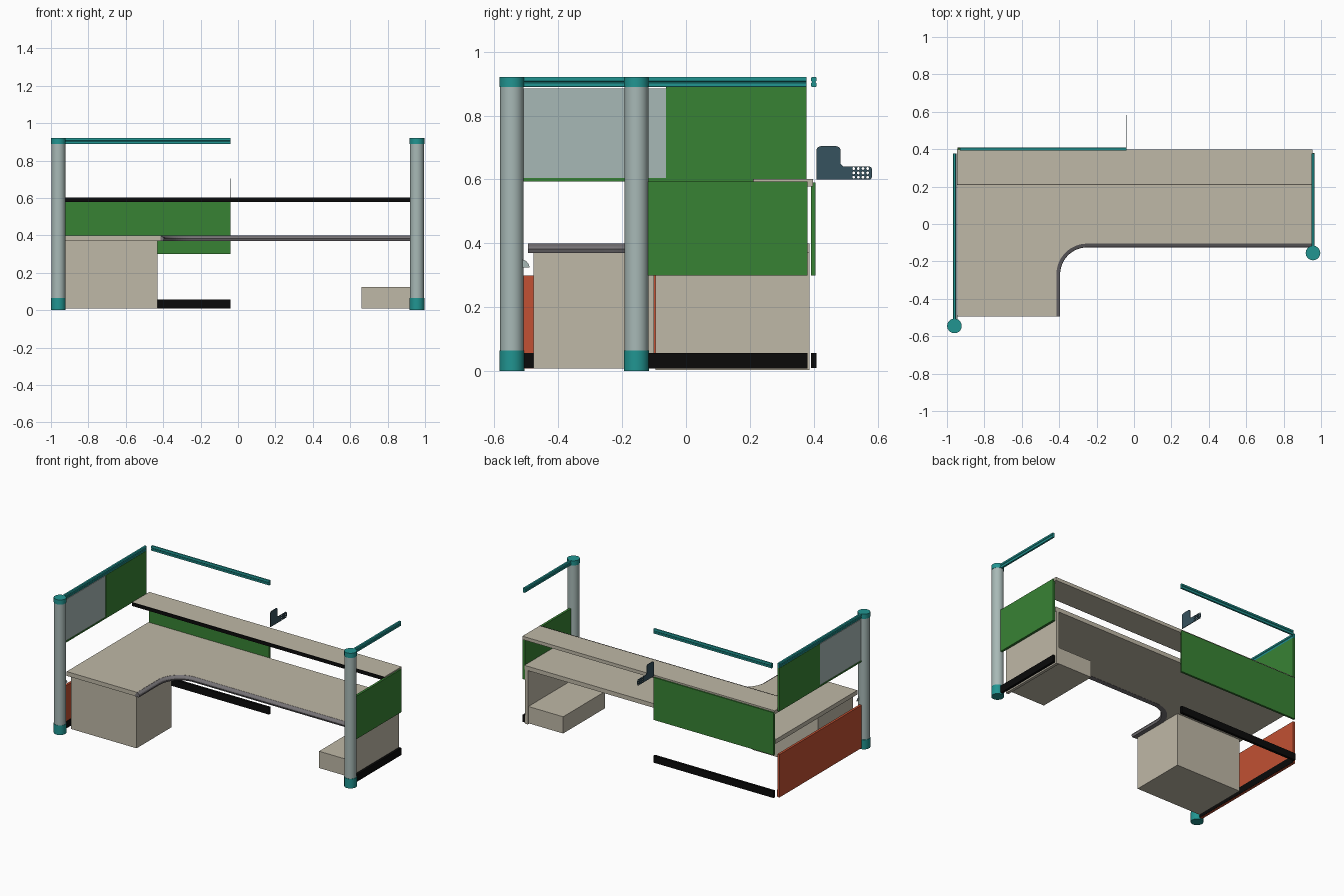
import bpy, bmesh
from math import sin, cos, pi, radians

cube = bpy.data.objects.get("Cube")
if cube:
    bpy.data.objects.remove(cube)


def material(name, r, g, b):
    m = bpy.data.materials.new(name)
    m.use_nodes = True
    m.diffuse_color = (r, g, b, 1)
    m.node_tree.nodes["Principled BSDF"].inputs["Base Color"].default_value = (r, g, b, 1)
    return m


BEIGE = material("beige laminate", .52, .48, .385)
TEAL = material("teal trim", .015, .30, .285)
GREEN = material("green fabric", .039, .225, .034)
ORANGE = material("orange fabric", .54, .082, .033)
GREY = material("pale grey", .39, .485, .47)
EDGE = material("edge grey", .18, .17, .18)
BLACK = material("black", .003, .003, .003)
SLATE = material("slate blue", .037, .084, .112)


def finish(name, bm, mat):
    bmesh.ops.recalc_face_normals(bm, faces=bm.faces)
    me = bpy.data.meshes.new(name)
    bm.to_mesh(me)
    bm.free()
    me.materials.append(mat)
    ob = bpy.data.objects.new(name, me)
    bpy.context.collection.objects.link(ob)
    return ob


def box(name, x, y, z, mat):
    bm = bmesh.new()
    bmesh.ops.create_cube(bm, size=1)
    for v in bm.verts:
        v.co = [lo + (c + .5) * (hi - lo) for c, (lo, hi) in zip(v.co, (x, y, z))]
    return finish(name, bm, mat)


def loft(name, rings, mat):
    """Join closed rings of points into a capped solid."""
    bm = bmesh.new()
    rows = [[bm.verts.new(p) for p in ring] for ring in rings]
    n = len(rows[0])
    for a, b in zip(rows, rows[1:]):
        for i in range(n):
            j = (i + 1) % n
            bm.faces.new((a[i], a[j], b[j], b[i]))
    bm.faces.new(rows[0])
    bm.faces.new(rows[-1])
    return finish(name, bm, mat)


def cylinder(name, x, y, z0, z1, r, mat):
    ring = [(x + r * cos(i * pi / 16), y + r * sin(i * pi / 16)) for i in range(32)]
    ob = loft(name, [[(u, v, z) for u, v in ring] for z in (z0, z1)], mat)
    bpy.context.view_layer.objects.active = ob
    bpy.ops.object.select_all(action='DESELECT')
    ob.select_set(True)
    bpy.ops.object.shade_smooth_by_angle(angle=radians(30))


# Grooved cap rail section: half widths and heights
RAIL = [(.006, .889), (.008, .892), (.008, .902), (.005, .905), (.008, .908), (.008, .918), (.006, .921)]
RAIL = RAIL + [(-w, z) for w, z in reversed(RAIL)]


def rail(name, at, start, end, along_y):
    rings = [[(at + w, t, z) if along_y else (t, at + w, z) for w, z in RAIL] for t in (start, end)]
    loft(name, rings, TEAL)


# Posts with teal caps
for side, x, y in (("left", -.96, -.545), ("right", .957, -.155)):
    cylinder(side + "_post", x, y, .06, .892, .037, GREY)
    cylinder(side + "_post_foot", x, y, 0, .065, .039, TEAL)
    cylinder(side + "_post_cap", x, y, .889, .921, .039, TEAL)

# Cap rails
rail("left_cap_rail", -.96, -.515, .377, True)
rail("right_cap_rail", .957, -.125, .377, True)
rail("back_cap_rail", .4, -.93, -.04, False)

# Left-hand partition of the post at -x
LX = (-.968, -.952)
box("lower_orange_panel", LX, (-.51, .377), (.008, .3), ORANGE)
box("left_base_strip", (-.954, -.949), (-.51, .377), (.01, .057), BLACK)
box("upper_green_panel", LX, (-.062, .377), (.6, .889), GREEN)
box("upper_grey_panel", (-.965, -.955), (-.51, -.062), (.602, .885), GREY)
box("upper_panel_sill", LX, (-.51, .377), (.594, .604), GREEN)

# Right and back partitions
box("right_green_panel", (.949, .965), (-.12, .38), (.3, .593), GREEN)
box("right_base_strip", (.949, .965), (-.12, .38), (.008, .057), BLACK)
box("back_green_panel", (-.945, -.04), (.392, .406), (.3, .59), GREEN)
box("back_base_strip", (-.945, -.04), (.391, .408), (.01, .057), BLACK)

# Upper shelf with black front edging
box("shelf", (-.947, .955), (.212, .397), (.578, .601), BEIGE)
box("shelf_front_edge", (-.947, .955), (.209, .2125), (.578, .602), BLACK)


# Front edge line of the worktop, moved outwards by d
def edge_line(d):
    r = .165 - d
    arc = [(-.25 - r * cos(a), -.27 + r * sin(a)) for a in (i * pi / 32 for i in range(17))]
    return [(-.415 + d, -.495)] + arc + [(.948, -.105 - d)]


# L-shaped worktop
outline = edge_line(0) + [(.948, .386), (-.945, .386), (-.945, -.495)]
loft("worktop", [[(x, y, z) for x, y in outline] for z in (.371, .4)], BEIGE)

# Sloped soft edging swept along the worktop
section = [(-.001, .3995), (.016, .39), (.02, .382), (.014, .369), (-.02, .369)]
lines = [[(x, y, z) for x, y in edge_line(d)] for d, z in section]
loft("worktop_edging", list(zip(*lines)), EDGE)

# Cabinets and supporting end panel
box("pedestal", (-.925, -.43), (-.478, -.1), (.008, .371), BEIGE)
box("low_cabinet", (.66, .922), (-.07, .38), (.01, .124), BEIGE)
box("worktop_end_panel", (.922, .942), (-.095, .386), (.004, .371), BEIGE)

# Small quarter-round clip beside the left post
fan = [(-.52, .325)] + [(-.52 + .03 * cos(a), .325 + .025 * sin(a)) for a in (i * pi / 12 for i in range(7))]
loft("panel_clip", [[(x, y, z) for y, z in fan] for x in (-.947, -.943)], GREY)

# Perforated bracket: flat curve with round holes
curve = bpy.data.curves.new("bracket", 'CURVE')
curve.dimensions = '2D'
curve.fill_mode = 'BOTH'
curve.extrude = .002


def spline(points):
    s = curve.splines.new('POLY')
    s.points.add(len(points) - 1)
    for p, (u, v) in zip(s.points, points):
        p.co = (u, v, 0, 1)
    s.use_cyclic_u = True


def corner(u, v, r, start):
    """Quarter-circle of points about a centre, counter-clockwise."""
    return [(u + r * cos(start + i * pi / 8), v + r * sin(start + i * pi / 8)) for i in range(5)]


spline([(.408, .6)] + corner(.574, .608, .008, -pi / 2) + corner(.574, .632, .008, 0)
       + [(.492, .64), (.484, .648)] + corner(.47, .69, .014, 0) + corner(.422, .69, .014, pi / 2))
for i in range(4):
    for j in range(3):
        u, v = .525 + i * .0145, .607 + j * .0135
        spline([(u + .0045 * cos(k * pi / 5), v + .0045 * sin(k * pi / 5)) for k in range(10)])
curve.materials.append(SLATE)
bracket = bpy.data.objects.new("bracket", curve)
bracket.location.x = -.042
bracket.rotation_euler = (pi / 2, 0, pi / 2)
bpy.context.collection.objects.link(bracket)
